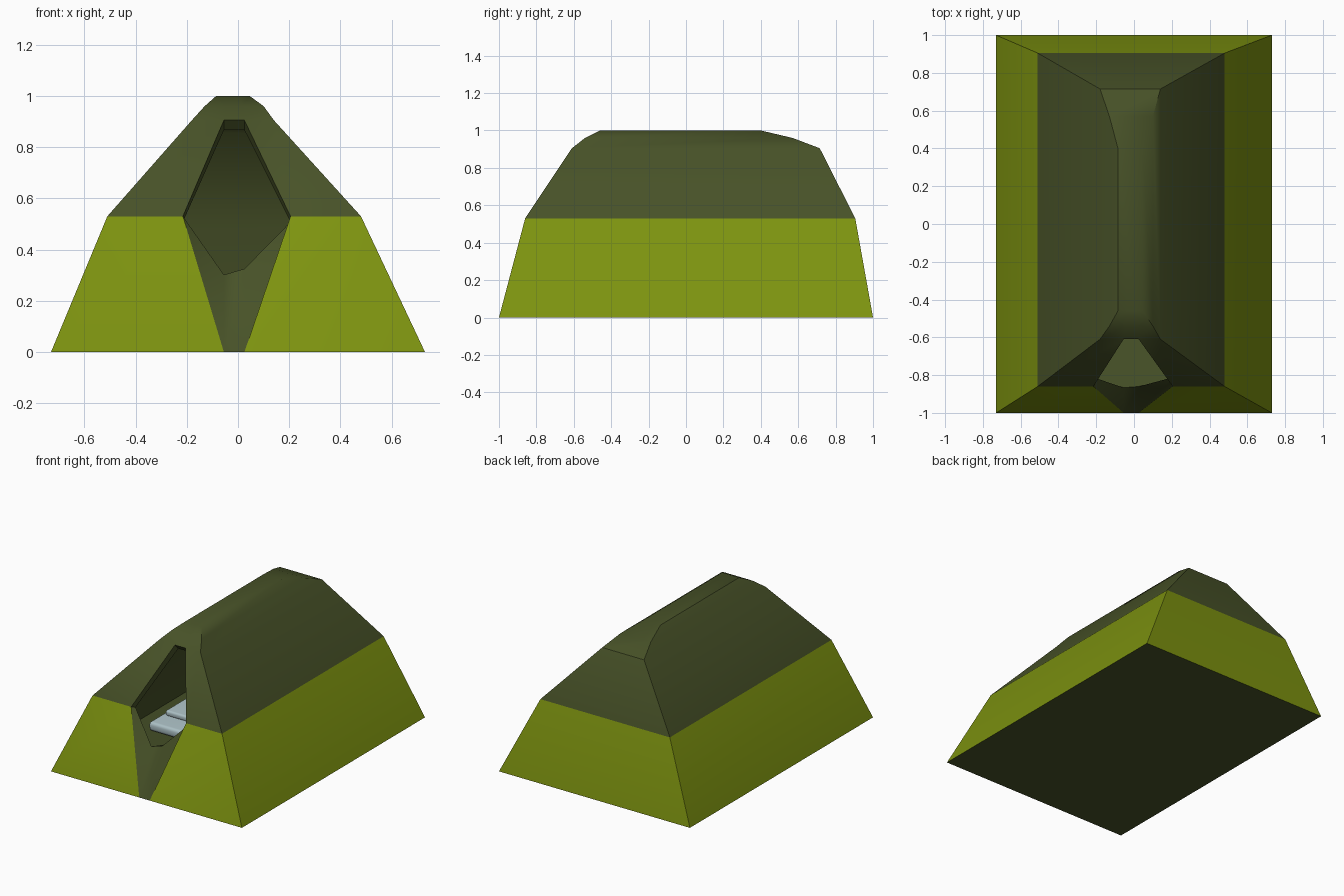
import bpy, bmesh, math

cube = bpy.data.objects.get("Cube")
if cube:
    bpy.data.objects.remove(cube, do_unlink=True)


def material(name, r, g, b):
    m = bpy.data.materials.new(name)
    m.use_nodes = True
    m.diffuse_color = (r, g, b, 1)
    bsdf = next(n for n in m.node_tree.nodes if n.type == 'BSDF_PRINCIPLED')
    bsdf.inputs["Base Color"].default_value = (r, g, b, 1)
    bsdf.inputs["Roughness"].default_value = 0.8
    return m


lime = material("lime canvas", 0.205, 0.29, 0.005)
olive = material("dark olive canvas", 0.064, 0.084, 0.021)
blue = material("pale blue fabric", 0.42, 0.54, 0.57)


def finish(name, bm, mats):
    bmesh.ops.recalc_face_normals(bm, faces=bm.faces)
    mesh = bpy.data.meshes.new(name)
    bm.to_mesh(mesh)
    bm.free()
    for m in mats:
        mesh.materials.append(m)
    ob = bpy.data.objects.new(name, mesh)
    bpy.context.collection.objects.link(ob)
    bpy.ops.object.select_all(action='DESELECT')
    ob.select_set(True)
    bpy.context.view_layer.objects.active = ob
    return ob


# Canvas shell: stacked rings (z, left x, right x, front y, back y, door left, door right)
rings = [
    (0.00, -0.73, 0.73, -1.00, 1.00, -0.055, 0.025),
    (0.53, -0.51, 0.48, -0.86, 0.905, -0.215, 0.205),
    (0.905, -0.18, 0.14, -0.61, 0.715, -0.055, 0.025),
    (0.96, -0.13, 0.10, -0.54, 0.57, -0.045, 0.015),
    (1.00, -0.085, 0.045, -0.46, 0.40, -0.035, 0.005),
]
bm = bmesh.new()
loops = []
for z, x0, x1, y0, y1, d0, d1 in rings:
    pts = [(x0, y0), (d0, y0), (d1, y0), (x1, y0), (x1, y1), (x0, y1)]
    loops.append([bm.verts.new((x, y, z)) for x, y in pts])
for level, (low, high) in enumerate(zip(loops, loops[1:])):
    for i in range(6):
        if i == 1 and level < 2:
            continue  # the doorway stays open
        j = (i + 1) % 6
        f = bm.faces.new((low[i], low[j], high[j], high[i]))
        f.material_index = 0 if level == 0 else 1
for cap in (loops[0][::-1], loops[-1]):
    bm.faces.new(cap).material_index = 1
tent = finish("tent_shell", bm, [lime, olive])

# Thickness, with dark lining and door edges
solid = tent.modifiers.new("thickness", 'SOLIDIFY')
solid.thickness = 0.052
solid.offset = -1
solid.use_even_offset = True
solid.material_offset = 1
solid.material_offset_rim = 1
bpy.ops.object.modifier_apply(modifier=solid.name)
bpy.ops.object.shade_smooth_by_angle(angle=math.radians(40))


# Bedding inside
def soft_box(name, lo, hi, radius):
    bm = bmesh.new()
    bmesh.ops.create_cube(bm, size=1)
    for v in bm.verts:
        v.co = [a + (b - a) * (c + 0.5) for a, b, c in zip(lo, hi, v.co)]
    bmesh.ops.bevel(bm, geom=bm.edges[:], offset=radius, segments=3,
                    profile=0.5, affect='EDGES')
    finish(name, bm, [blue])
    bpy.ops.object.shade_smooth_by_angle(angle=math.radians(40))


soft_box("mattress", (-0.51, -0.25, 0.053), (0.48, 0.75, 0.115), 0.02)
soft_box("blanket", (-0.48, -0.11, 0.11), (0.45, 0.72, 0.15), 0.014)
